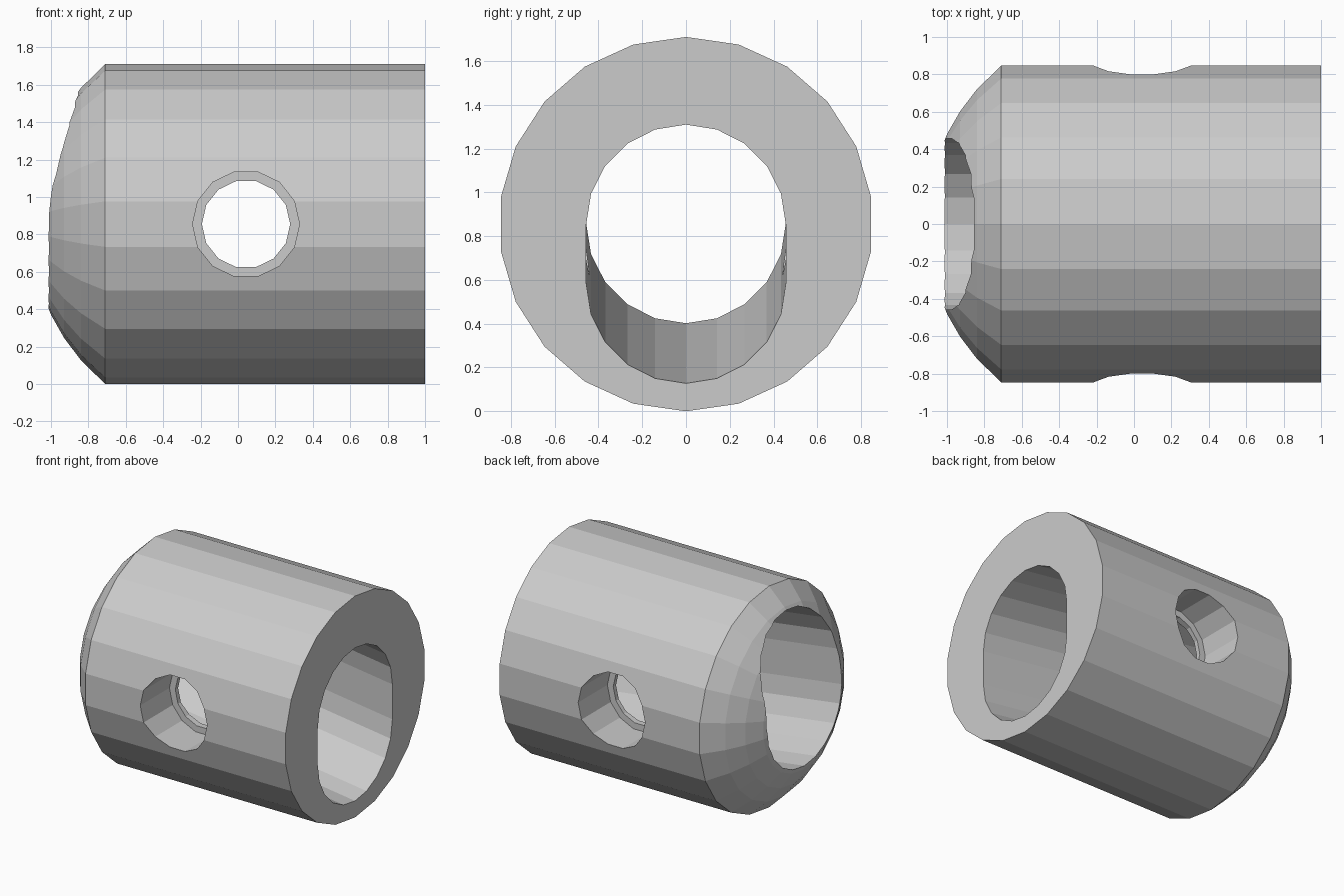
import bpy, bmesh
from math import pi, sin, cos, sqrt

if "Cube" in bpy.data.objects:
    bpy.data.objects.remove(bpy.data.objects["Cube"])

R, ZC = 0.855, 0.855          # barrel radius and axis height
BALL = sqrt(0.71**2 + R**2)   # radius of the domed end


def loft(name, rings):
    """Closed solid through a list of equal-length point rings."""
    bm = bmesh.new()
    loops = [[bm.verts.new(p) for p in ring] for ring in rings]
    n = len(loops[0])
    for a, b in zip(loops, loops[1:]):
        for i in range(n):
            j = (i + 1) % n
            bm.faces.new((a[i], a[j], b[j], b[i]))
    bm.faces.new(loops[0])
    bm.faces.new(loops[-1])
    bmesh.ops.recalc_face_normals(bm, faces=bm.faces[:])
    mesh = bpy.data.meshes.new(name)
    bm.to_mesh(mesh)
    bm.free()
    obj = bpy.data.objects.new(name, mesh)
    bpy.context.collection.objects.link(obj)
    return obj


def circle_x(x, r, n=22):
    return [(x, r * sin(2 * pi * i / n), ZC + r * cos(2 * pi * i / n)) for i in range(n)]


def circle_y(y, r, n=14):
    return [(0.043 + r * cos(2 * pi * i / n), y, ZC + r * sin(2 * pi * i / n)) for i in range(n)]


def slot_x(x, r=0.456, half=0.135, slope=0.1365, n=10):
    """Upright rounded slot whose centre falls towards +x."""
    pts = []
    for side in (0, 1):
        for i in range(n + 1):
            a = pi * side + pi * i / n
            pts.append((x, r * cos(a), ZC - slope * x + (half if side == 0 else -half) + r * sin(a)))
    return pts


# Barrel with one flat end and one domed end
dome = [circle_x(-x, sqrt(BALL**2 - x * x)) for x in (1.07, 1.0, 0.93, 0.84, 0.71)]
barrel = loft("barrel", dome + [circle_x(1.0, R)])

# Sloping bore, cross hole and a counterbore on each side
cutters = [
    loft("bore_cutter", [slot_x(-1.4), slot_x(1.4)]),
    loft("cross_hole_cutter", [circle_y(-1.1, 0.236), circle_y(1.1, 0.236)]),
]
for side in (-1, 1):
    cutters.append(loft("counterbore_cutter", [circle_y(side * 0.49, 0.286), circle_y(side * 1.2, 0.286)]))

bpy.context.view_layer.objects.active = barrel
for cutter in cutters:
    cutter.hide_render = True
    mod = barrel.modifiers.new("cut", 'BOOLEAN')
    mod.operation = 'DIFFERENCE'
    mod.solver = 'EXACT'
    mod.object = cutter
    bpy.ops.object.modifier_apply(modifier=mod.name)
for cutter in cutters:
    bpy.data.objects.remove(cutter)
